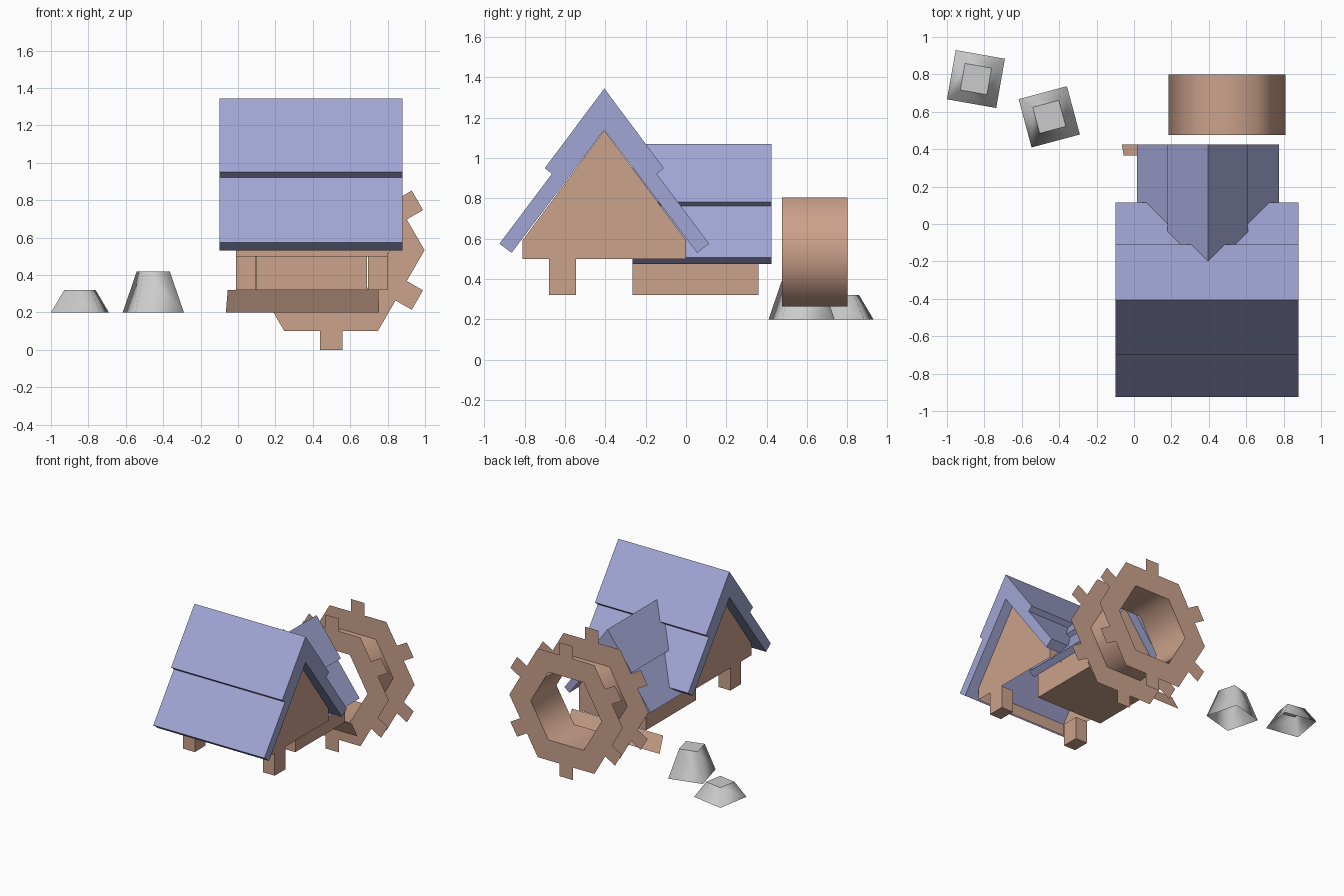
import bpy, bmesh, math
from mathutils import Matrix, Vector

if "Cube" in bpy.data.objects:
    bpy.data.objects.remove(bpy.data.objects["Cube"])


def material(name, rgb):
    m = bpy.data.materials.new(name)
    m.diffuse_color = (*rgb, 1)
    m.use_nodes = True
    m.node_tree.nodes["Principled BSDF"].inputs["Base Color"].default_value = m.diffuse_color
    return m


WOOD = material("wood", (0.60, 0.36, 0.26))
TILE = material("roof_tile", (0.36, 0.38, 0.66))


def finish(bm, name, mat=None, recalc=True):
    if recalc:
        bmesh.ops.recalc_face_normals(bm, faces=bm.faces)
    me = bpy.data.meshes.new(name)
    bm.to_mesh(me)
    bm.free()
    if mat:
        me.materials.append(mat)
    ob = bpy.data.objects.new(name, me)
    bpy.context.collection.objects.link(ob)
    return ob


def mirrored(half):
    """Close a half outline of (offset, z) about offset 0."""
    return half + [(-u, z) for u, z in reversed(half) if u > 1e-6]


def prism(name, outline, a, b, place, mat, skip=()):
    """Extrude outline from a to b; skip lists open side indices."""
    bm = bmesh.new()
    ends = [[bm.verts.new(place(u, z, t)) for u, z in outline] for t in (a, b)]
    n = len(outline)
    for ring in ends:
        bm.faces.new(ring)
    for i in range(n):
        if i not in skip:
            j = (i + 1) % n
            bm.faces.new((ends[0][i], ends[0][j], ends[1][j], ends[1][i]))
    return finish(bm, name, mat)


def roof_outline(top, s):
    half = [(0, 0), (0.295, -0.395), (0.26, -0.423), (0.52, -0.77),
            (0.46, -0.815), (0, -0.205)]
    return mirrored([(u * s, top + z * s) for u, z in half])


def wall_outline(top, s, base):
    return mirrored([(0, top - 0.207 * s), (0.405 * s, top - 0.752 * s),
                     (0.405 * s, base)])


def along_x(u, z, t):
    return (t, -0.405 + u, z)


def along_y(u, z, t):
    return (0.395 + u, t, z)


# Main house: layered roof over walls that are open underneath
prism("main_roof", roof_outline(1.345, 1), -0.10, 0.88, along_x, TILE)
prism("main_walls", wall_outline(1.345, 1, 0.5), -0.01, 0.80, along_x, WOOD,
      skip=(0, 2, 4))

# Rear wing: same design, smaller, with a floor
prism("wing_roof", roof_outline(1.07, 0.73), -0.265, 0.425, along_y, TILE)
prism("wing_walls", wall_outline(1.07, 0.73, 0.32), -0.265, 0.36, along_y, WOOD,
      skip=(0, 4))

# Front posts
for side, x in (("left", 0.0425), ("right", 0.7475)):
    bm = bmesh.new()
    bmesh.ops.create_cube(bm, size=1, matrix=Matrix.Translation((x, -0.6125, 0.41))
                          @ Matrix.Diagonal((0.105, 0.135, 0.18, 1)))
    finish(bm, side + "_post", WOOD)

# Sloping plank behind the wing
bm = bmesh.new()
bm.faces.new([bm.verts.new(p) for p in
              ((-0.055, 0.365, 0.32), (0.75, 0.365, 0.32),
               (0.755, 0.425, 0.2), (-0.065, 0.425, 0.2))])
finish(bm, "sloping_plank", WOOD, recalc=False)

# Water wheel: two flat toothed hexagon rings joined by a hexagonal drum
bm = bmesh.new()
R, HOLE, CX, CZ = 0.5, 0.312, 0.4975, 0.533


def polar(r, angle, y, side=0.0):
    c, s = math.cos(angle), math.sin(angle)
    return bm.verts.new((CX + r * c - side * s, y, CZ + r * s + side * c))


holes = []
flat = R * math.cos(math.pi / 6)
for y in (0.475, 0.80):
    inner = [polar(HOLE, i * math.pi / 3, y) for i in range(6)]
    outer = [polar(R, i * math.pi / 3, y) for i in range(6)]
    holes.append(inner)
    for i in range(6):
        j = (i + 1) % 6
        mid = (i + 0.5) * math.pi / 3
        a, b = polar(flat, mid, y, -0.06), polar(flat, mid, y, 0.06)
        c, d = polar(flat + 0.1, mid, y, 0.06), polar(flat + 0.1, mid, y, -0.06)
        for f in ((inner[i], outer[i], a, b, outer[j], inner[j]), (a, d, c, b)):
            face = bm.faces.new(f)
            face.normal_update()
            if (face.normal.y > 0) != (y > 0.6):
                face.normal_flip()
for i in range(6):
    j = (i + 1) % 6
    f = bm.faces.new((holes[0][i], holes[0][j], holes[1][j], holes[1][i]))
    f.smooth = True
    f.normal_update()
    to_axis = Vector((CX, 0.6375, CZ)) - f.calc_center_median()
    if f.normal.dot(to_axis) < 0:
        f.normal_flip()
for e in bm.edges:
    if len({f.smooth for f in e.link_faces}) > 1:
        e.smooth = False
finish(bm, "water_wheel", WOOD, recalc=False)

# Tapered stones, open underneath
for name, x, y, turn, height in (("low_stone", -0.845, 0.775, -10, 0.12),
                                 ("tall_stone", -0.453, 0.573, 15, 0.22)):
    bm = bmesh.new()
    bmesh.ops.create_cone(bm, cap_ends=True, segments=4, radius1=0.189,
                          radius2=0.102, depth=height,
                          matrix=Matrix.Translation((x, y, 0.2 + height / 2))
                          @ Matrix.Rotation(math.radians(turn + 45), 4, 'Z'))
    bm.normal_update()
    bmesh.ops.delete(bm, geom=[f for f in bm.faces if f.normal.z < -0.9],
                     context='FACES_ONLY')
    for f in bm.faces:
        f.smooth = f.normal.z < 0.9
    for e in bm.edges:
        if any(not f.smooth for f in e.link_faces):
            e.smooth = False
    finish(bm, name, recalc=False)
